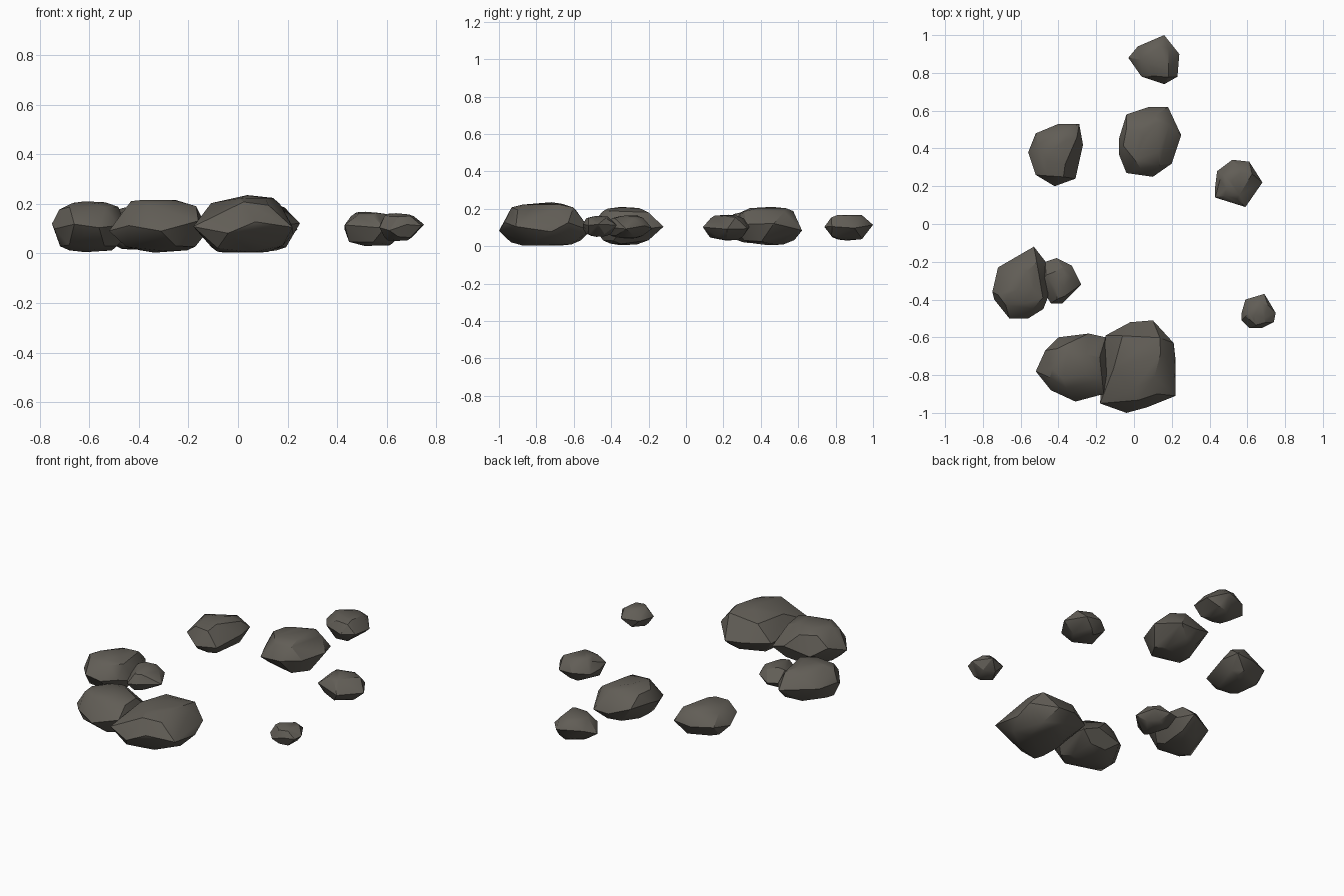
import bpy, bmesh, math, random
from mathutils import Vector

if "Cube" in bpy.data.objects:
    bpy.data.objects.remove(bpy.data.objects["Cube"])

stone = bpy.data.materials.new("dark stone")
stone.diffuse_color = (0.12, 0.11, 0.093, 1)
stone.use_nodes = True
stone.node_tree.nodes["Principled BSDF"].inputs["Base Color"].default_value = stone.diffuse_color
MID = 0.105  # height of every rock's widest outline


def rock(name, seed, low, high, outline):
    """Faceted boulder: plan outline at mid height, shrinking rings above and below."""
    rnd = random.Random(seed)
    pts = [Vector((x, y, 0)) for x, y in outline]
    n = len(pts)
    c = sum(pts, Vector()) / n
    bm = bmesh.new()

    def add(p, scale, z):
        q = c + (p - c) * scale
        bm.verts.new((q.x, q.y, z))

    for p in pts:
        add(p, 1.0, MID + rnd.uniform(-0.12, 0.12) * (high - low))
    for end in (low, high):
        span = end - MID
        off = rnd.randrange(2)
        # shoulder ring on edge midpoints
        for i in range(n):
            m = (pts[i] + pts[(i + 1) % n]) / 2
            if i % 3 != off:
                add(m, rnd.uniform(0.72, 0.84), MID + span * rnd.uniform(0.68, 0.8))
        # broad, slightly tilted cap
        for i in range(off, n, 2):
            add(pts[i], rnd.uniform(0.35, 0.6), MID + span * rnd.uniform(0.9, 0.97))
        add(pts[off], 0.15, end)

    res = bmesh.ops.convex_hull(bm, input=bm.verts[:])
    junk = {v for v in res["geom_interior"] + res["geom_unused"]
            if isinstance(v, bmesh.types.BMVert)}
    bmesh.ops.delete(bm, geom=list(junk), context='VERTS')
    # merge nearly flat neighbours into larger facets
    bmesh.ops.dissolve_limit(bm, angle_limit=math.radians(7),
                             verts=bm.verts[:], edges=bm.edges[:])
    bmesh.ops.recalc_face_normals(bm, faces=bm.faces[:])
    me = bpy.data.meshes.new(name)
    bm.to_mesh(me)
    bm.free()
    me.materials.append(stone)
    ob = bpy.data.objects.new(name, me)
    bpy.context.collection.objects.link(ob)
    bpy.ops.object.select_all(action='DESELECT')
    ob.select_set(True)
    bpy.context.view_layer.objects.active = ob
    bpy.ops.object.shade_smooth_by_angle(angle=math.radians(30))


# back rocks
rock("back_rock", 1, 0.03, 0.17,
     [(-.03, .88), (.02, .94), (.16, 1.0), (.24, .90), (.23, .78), (.16, .74), (.04, .78)])
rock("back_middle_rock", 2, 0.005, 0.21,
     [(-.08, .45), (-.04, .58), (.08, .62), (.18, .62), (.25, .47), (.20, .32),
      (.10, .25), (-.04, .27), (-.08, .37)])
rock("back_left_rock", 3, 0.015, 0.19,
     [(-.56, .38), (-.52, .48), (-.40, .53), (-.29, .53), (-.27, .42), (-.31, .24),
      (-.42, .20), (-.52, .26)])
# right-hand rocks
rock("right_rock", 4, 0.03, 0.168,
     [(.43, .20), (.44, .28), (.52, .34), (.61, .33), (.68, .22), (.59, .09),
      (.51, .13), (.43, .14)])
rock("small_right_rock", 5, 0.05, 0.162,
     [(.57, -.47), (.59, -.40), (.69, -.37), (.75, -.47), (.74, -.52), (.68, -.55),
      (.61, -.55), (.57, -.51)])
# left-hand pair
rock("left_rock", 6, 0.005, 0.21,
     [(-.75, -.36), (-.72, -.23), (-.53, -.12), (-.46, -.21), (-.44, -.35), (-.48, -.45),
      (-.56, -.50), (-.66, -.50), (-.74, -.40)])
rock("left_small_rock", 7, 0.04, 0.165,
     [(-.47, -.20), (-.41, -.18), (-.33, -.22), (-.28, -.32), (-.34, -.38), (-.38, -.42),
      (-.44, -.42), (-.50, -.32)])
# front pair
rock("front_left_rock", 8, 0.003, 0.22,
     [(-.52, -.78), (-.47, -.67), (-.40, -.60), (-.24, -.58), (-.15, -.60), (-.12, -.78),
      (-.16, -.90), (-.31, -.94), (-.44, -.88)])
rock("front_large_rock", 9, 0.0, 0.235,
     [(-.15, -.59), (-.02, -.52), (.10, -.51), (.21, -.63), (.22, -.72), (.22, -.91),
      (.07, -.97), (-.04, -1.0), (-.18, -.95)])
